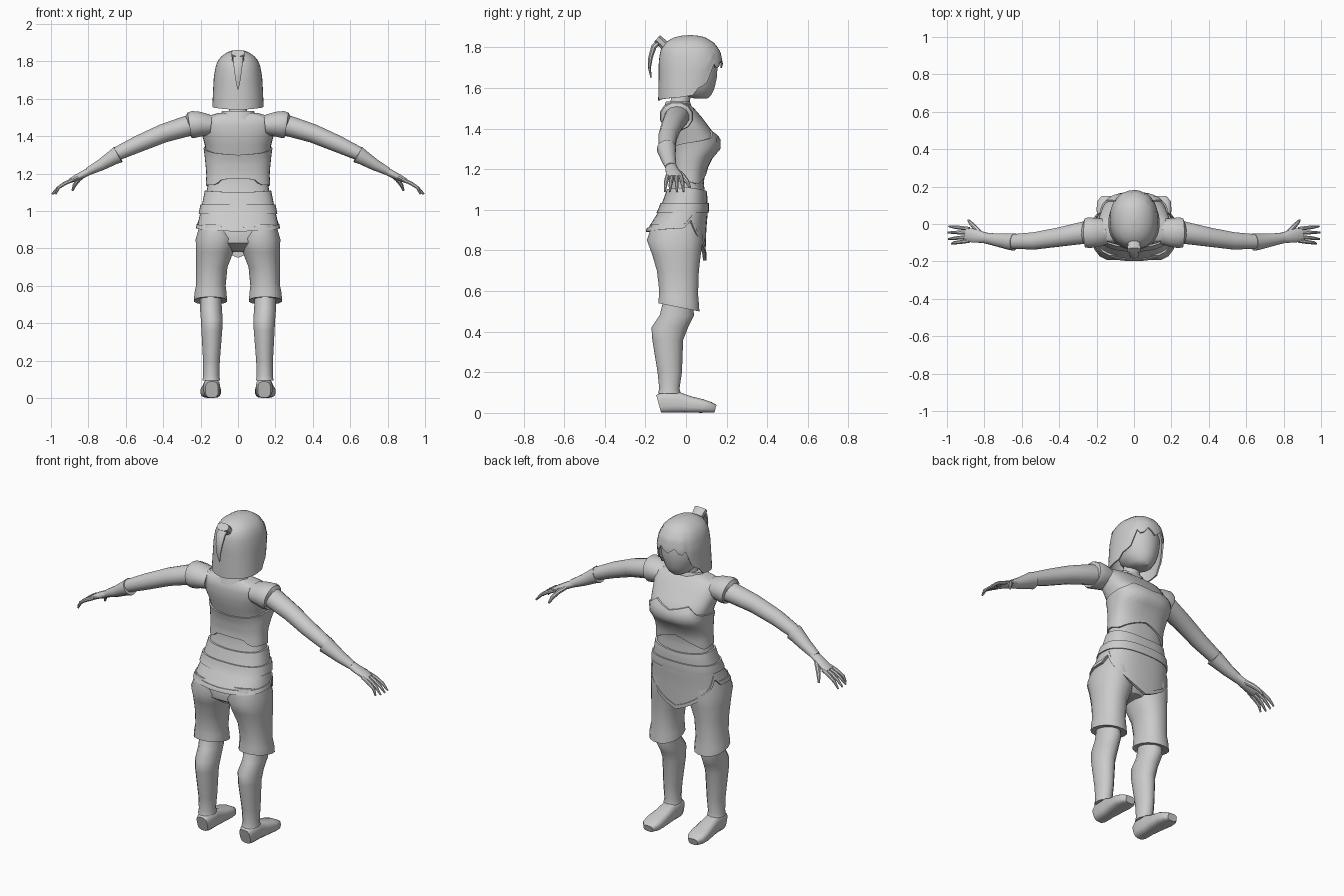
import bpy, bmesh, math
from mathutils import Vector

grey = bpy.data.materials.new("light grey")
grey.diffuse_color = (0.6, 0.6, 0.6, 1)


def finish(name, rows, mirror=False, loop=False, angle=40):
    """Skin a list of point rings, close it, and shade it."""
    bm = bmesh.new()
    vs = [[bm.verts.new(p) for p in r] for r in rows]
    n = len(rows[0])
    pairs = list(zip(vs, vs[1:])) + ([(vs[-1], vs[0])] if loop else [])
    for a, b in pairs:
        for i in range(n):
            j = (i + 1) % n
            bm.faces.new((a[i], a[j], b[j], b[i]))
    if not loop:
        bm.faces.new(vs[0])
        bm.faces.new(vs[-1])
    bmesh.ops.recalc_face_normals(bm, faces=bm.faces)
    me = bpy.data.meshes.new(name)
    bm.to_mesh(me)
    bm.free()
    me.materials.append(grey)
    me.polygons.foreach_set("use_smooth", [True] * len(me.polygons))
    me.set_sharp_from_angle(angle=math.radians(angle))
    ob = bpy.data.objects.new(name, me)
    bpy.context.collection.objects.link(ob)
    if mirror:
        ob.modifiers.new("mirror", 'MIRROR').use_mirror_merge = False
    return ob


def power(v, p):
    return math.copysign(abs(v) ** p, v)


def tube(name, path, ref=(1, 0, 0), level=False, n=12, p=1.0, mirror=False):
    """Rings (x, y, z, radius_u, radius_v[, slope]) along a path."""
    pts = [Vector(r[:3]) for r in path]
    rows = []
    for i, r in enumerate(path):
        t = (pts[min(i + 1, len(pts) - 1)] - pts[max(i - 1, 0)]).normalized()
        if level:
            t = Vector((0, 0, 1))
        u = Vector(ref)
        u = (u - t * u.dot(t)).normalized()
        v = t.cross(u)
        slope = r[5] if len(r) > 5 else 0
        row = []
        for k in range(n):
            a = 2 * math.pi * (k + 0.5) / n
            q = pts[i] + u * r[3] * power(math.cos(a), p) + v * r[4] * power(math.sin(a), p)
            q.z += slope * (q.y - pts[i].y)
            row.append(q)
        rows.append(row)
    return finish(name, rows, mirror)


def lerp(table, x):
    """Piecewise linear lookup; every key maps to one or more values."""
    table = sorted(table)
    x = min(max(x, table[0][0]), table[-1][0])
    for a, b in zip(table, table[1:]):
        if x <= b[0]:
            f = (x - a[0]) / (b[0] - a[0])
            return [p + (q - p) * f for p, q in zip(a[1:], b[1:])]


def point(profile, a, z, off, p):
    """Point on a body profile of (z, half width, back y, front y)."""
    rx, y0, y1 = lerp(profile, z)
    return Vector(((rx + off) * power(math.sin(a), p),
                   (y0 + y1) / 2 + ((y1 - y0) / 2 + off) * power(math.cos(a), p), z))


def garment(name, profile, top, bottom, off=0.01, thick=0.012, n=40, rows=8, p=0.8, ease=1):
    """Shell around a profile; edges are (degrees from front, height) tables."""
    def layer(o):
        out = []
        for i in range(rows + 1):
            t = (i / rows) ** ease
            row = []
            for k in range(n):
                a = 2 * math.pi * k / n
                d = abs(math.degrees(a if a <= math.pi else a - 2 * math.pi))
                z0, z1 = lerp(top, d)[0], lerp(bottom, d)[0]
                row.append(point(profile, a, z0 + (z1 - z0) * t, o, p))
            out.append(row)
        return out
    return finish(name, layer(off) + layer(off - thick)[::-1], loop=True)


def flat(z):
    return [(0, z), (180, z)]


# Torso and pelvis
torso = [(.78, .06, -.10, .03), (.83, .16, -.17, .07), (.9, .205, -.18, .085),
         (1.0, .19, -.12, .095), (1.07, .175, -.095, .095), (1.13, .163, -.075, .088),
         (1.2, .16, -.07, .095), (1.26, .166, -.075, .125), (1.3, .17, -.085, .162),
         (1.35, .177, -.1, .162), (1.4, .19, -.11, .12), (1.46, .2, -.115, .075),
         (1.5, .195, -.105, .04), (1.525, .1, -.085, .01)]
finish("torso", [[point(torso, 2 * math.pi * k / 32, r[0], 0, .8) for k in range(32)]
                 for r in torso])

# Chest wrap with pointed edges, sash and waistband
garment("chest_wrap", torso,
        [(0, 1.36), (27, 1.39), (50, 1.355), (90, 1.335), (140, 1.31), (180, 1.30)],
        [(0, 1.19), (60, 1.125), (90, 1.14), (140, 1.14), (155, 1.17), (180, 1.17)], .009)
garment("sash", torso, [(0, 1.09), (90, 1.11), (180, 1.10)], flat(1.03), .01, rows=4)
garment("waistband", torso, flat(1.035), flat(.985), .018, .02, rows=3)

# Skirt with a pointed front apron and raised trim
skirt = [(1.03, .195, -.11, .105), (1.0, .2, -.13, .108), (.9, .222, -.193, .1), (.75, .222, -.193, .095)]
hem = [(0, .75), (27, .81), (54, .88), (72, .95), (81, .91), (180, .89)]
garment("skirt", skirt, flat(1.02), hem, 0, .012)
garment("skirt_trim", skirt, [(d, z + .022) for d, z in hem], hem, .005, .008, rows=2)

# Trousers, gathered below the knee
tube("trouser_leg", [
    (.11, -.045, .93, .095, .125), (.118, -.055, .85, .11, .14), (.125, -.047, .78, .102, .122),
    (.14, -.04, .7, .085, .105), (.145, -.037, .6, .08, .098, -.15),
    (.147, -.035, .56, .087, .1, -.2), (.147, -.035, .52, .09, .103, -.2),
    (.147, -.035, .525, .058, .07, -.2)],
    level=True, n=16, p=.9, mirror=True)

# Shin wraps ending in an overhanging cuff
tube("shin", [
    (.145, -.04, .56, .058, .07), (.145, -.045, .48, .06, .085), (.14, -.08, .42, .06, .09),
    (.14, -.09, .36, .057, .076), (.142, -.08, .2, .046, .06), (.143, -.082, .12, .044, .05),
    (.143, -.082, .095, .048, .056), (.143, -.082, .095, .036, .04)],
    level=True, n=14, mirror=True)

# Shoes
tube("shoe", [
    (.14, -.135, .045, .034, .045), (.14, -.11, .052, .044, .052), (.141, -.04, .052, .044, .052),
    (.143, .02, .041, .05, .041), (.146, .08, .034, .055, .034), (.147, .12, .027, .05, .027),
    (.147, .145, .02, .03, .02)], n=16, p=.65, mirror=True)

# Arms, sleeves and forearm cuffs
Y = (0, 1, 0)
tube("arm", [(.15, -.04, 1.465, .06, .055), (.26, -.045, 1.458, .061, .056),
             (.4, -.07, 1.415, .052, .05), (.53, -.09, 1.36, .047, .045),
             (.66, -.095, 1.30, .04, .036)], Y, n=14, mirror=True)
tube("sleeve_cap", [(.15, -.04, 1.46, .07, .055), (.2, -.045, 1.464, .08, .068),
                    (.24, -.047, 1.462, .085, .075), (.26, -.047, 1.46, .08, .07),
                    (.262, -.047, 1.459, .055, .05)], Y, mirror=True)
tube("forearm_cuff", [(.64, -.096, 1.302, .036, .034), (.64, -.096, 1.302, .048, .048),
                      (.665, -.094, 1.288, .045, .042), (.73, -.085, 1.248, .036, .032),
                      (.8, -.075, 1.212, .028, .022)], Y, mirror=True)

# Hands
tube("palm", [(.77, -.075, 1.225, .025, .02), (.82, -.07, 1.2, .032, .02),
              (.87, -.06, 1.175, .039, .017), (.9, -.058, 1.16, .035, .012)], Y, mirror=True)
for i, (y0, y1, tip) in enumerate([(-.09, -.105, .975), (-.068, -.08, .992),
                                   (-.046, -.045, .995), (-.026, -.012, .99)]):
    tube(f"finger_{i + 1}", [
        (.88, y0, 1.168, .011, .011), (.925, y0 * .6 + y1 * .4, 1.148, .011, .011),
        (.96, y0 * .3 + y1 * .7, 1.125, .0095, .0095), (tip, y1, 1.09, .005, .005)],
        Y, n=8, mirror=True)
tube("thumb", [(.82, -.05, 1.195, .014, .013), (.85, -.02, 1.17, .014, .013),
               (.873, .005, 1.14, .011, .011), (.885, .02, 1.11, .006, .006)], Y, n=8, mirror=True)

# Neck and collar
tube("neck", [(0, -.04, 1.49, .065, .06), (0, -.03, 1.53, .05, .05), (0, -.01, 1.62, .045, .045)],
     level=True)
tube("collar", [(0, -.04, 1.49, .1, .075), (0, -.04, 1.535, .088, .06),
                (0, -.04, 1.53, .06, .045)], level=True, n=16)

# Head
tube("head", [(0, .075, 1.548, .03, .03), (0, .05, 1.565, .065, .075), (0, .035, 1.6, .09, .107),
              (0, .033, 1.65, .108, .12), (0, .03, 1.72, .116, .128), (0, .025, 1.78, .1, .115),
              (0, .02, 1.83, .055, .065)], level=True, n=20)

# Bobbed hair with a jagged fringe
hair = [(1.861, .002, .015, .025), (1.858, .03, -.025, .065), (1.848, .06, -.065, .1),
        (1.82, .097, -.108, .142), (1.78, .118, -.128, .17), (1.72, .129, -.135, .182),
        (1.65, .133, -.135, .165), (1.54, .138, -.137, .145)]
garment("hair", hair, flat(1.861),
        [(0, 1.70), (18, 1.735), (32, 1.69), (46, 1.72), (55, 1.62), (72, 1.60),
         (81, 1.565), (100, 1.555), (180, 1.54)], 0, .008, rows=14, p=.9, ease=1.7)

# Hair knot and hanging tail
tube("hair_knot", [(0, -.085, 1.79, .03, .03), (0, -.115, 1.82, .034, .024),
                   (0, -.142, 1.845, .038, .022)], n=8, p=.8)
tube("hair_tail", [(0, -.125, 1.835, .03, .016), (0, -.158, 1.805, .029, .015),
                   (0, -.175, 1.75, .022, .012), (0, -.18, 1.7, .014, .008),
                   (0, -.172, 1.65, .003, .003)], n=8)
